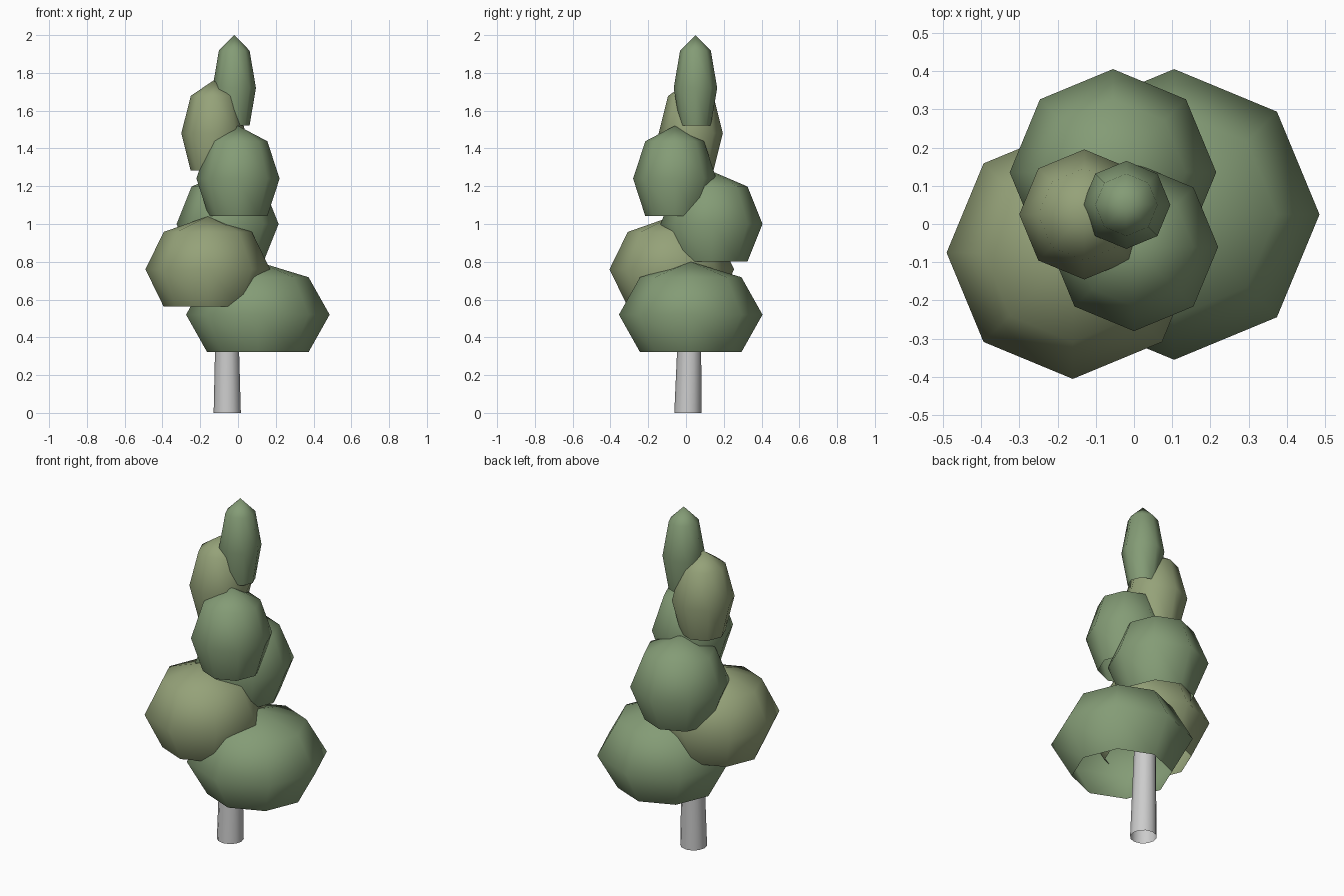
import bpy, bmesh
from mathutils import Matrix

if "Cube" in bpy.data.objects:
    bpy.data.objects.remove(bpy.data.objects["Cube"])


def material(name, rgb):
    m = bpy.data.materials.new(name)
    m.diffuse_color = (*rgb, 1)
    m.use_nodes = True
    m.node_tree.nodes["Principled BSDF"].inputs["Base Color"].default_value = m.diffuse_color
    return m


def add_object(name, bm, mat=None):
    for f in bm.faces:
        f.smooth = True
    me = bpy.data.meshes.new(name)
    bm.to_mesh(me)
    bm.free()
    if mat:
        me.materials.append(mat)
    ob = bpy.data.objects.new(name, me)
    bpy.context.collection.objects.link(ob)
    return ob


green = material("leaf_green", (0.23, 0.33, 0.18))
olive = material("leaf_olive", (0.30, 0.36, 0.19))

# Foliage: stacked low-poly domes, open underneath (x, y, radius, material)
HALF_HEIGHT = 0.28
tiers = [
    (0.105, 0.025, 0.38, green),
    (-0.16, -0.075, 0.33, olive),
    (-0.055, 0.135, 0.27, green),
    (0.0, -0.06, 0.22, green),
    (-0.13, 0.025, 0.17, olive),
    (-0.02, 0.05, 0.115, green),
]
for i, (x, y, r, mat) in enumerate(tiers):
    bm = bmesh.new()
    bmesh.ops.create_uvsphere(bm, u_segments=8, v_segments=4, radius=1)
    pole = min(bm.verts, key=lambda v: v.co.z)
    bmesh.ops.delete(bm, geom=[pole], context='VERTS')
    bm.transform(Matrix.Translation((x, y, 0.52 + 0.24 * i))
                 @ Matrix.Diagonal((r, r, HALF_HEIGHT, 1)))
    add_object(f"foliage_{i + 1}", bm, mat)

# Trunk: open tapered tube leaning slightly, ending inside the foliage
bm = bmesh.new()
bmesh.ops.create_cone(bm, cap_ends=False, segments=12, radius1=0.072,
                      radius2=0.042, depth=1.2)
for v in bm.verts:
    v.co.z += 0.6
    v.co.x += -0.057 - 0.003 * v.co.z
    v.co.y += 0.01 + 0.02 * v.co.z
add_object("trunk", bm)
